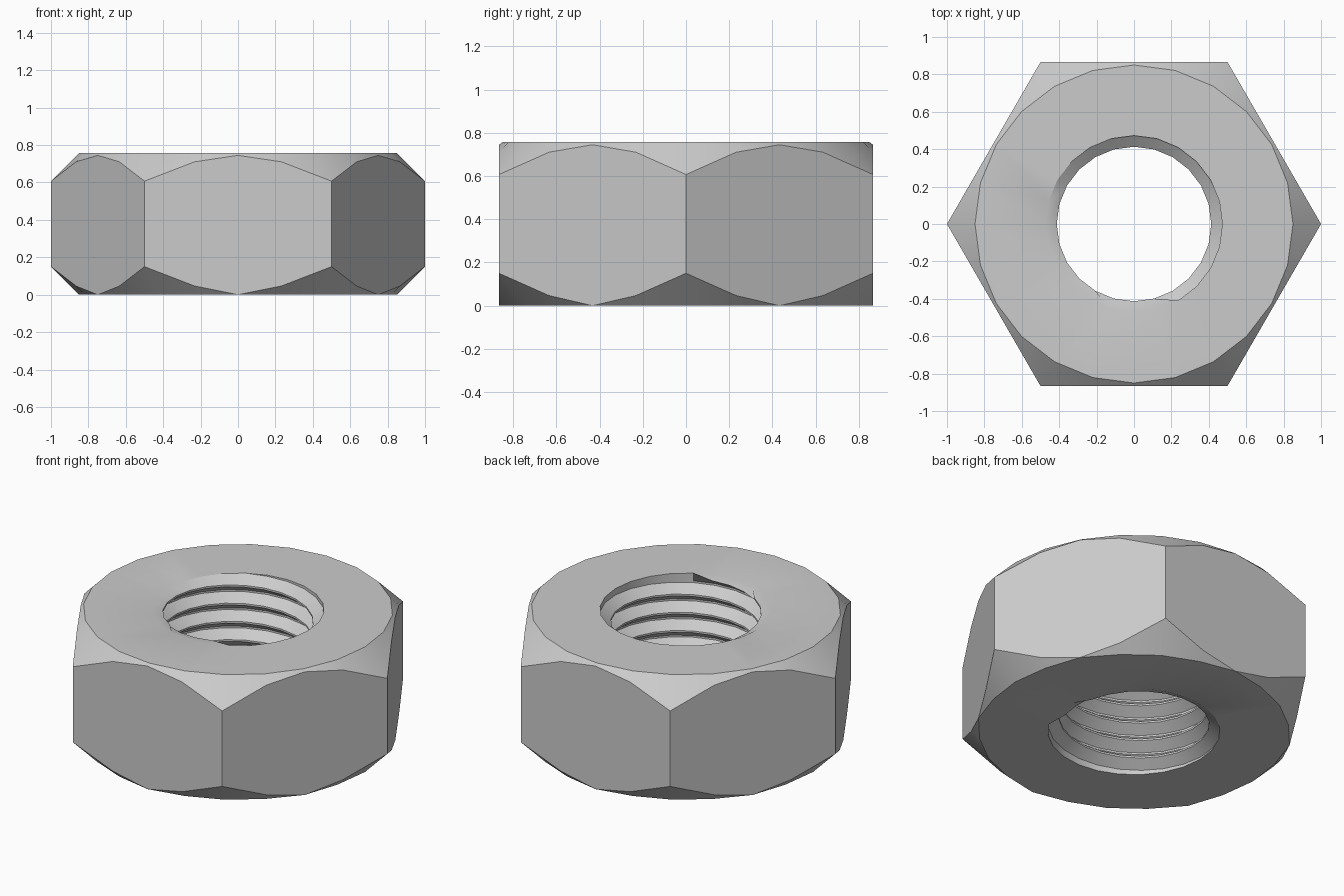
import bpy, bmesh
from math import pi, cos, sin, radians, floor

if "Cube" in bpy.data.objects:
    bpy.data.objects.remove(bpy.data.objects["Cube"])

N = 24                       # segments round the nut
H = 0.757                    # height
FLAT = 3 ** 0.5 / 2          # centre to flat
CHAMFER_R = 0.85             # radius where the corner chamfer starts
MINOR, MAJOR, PITCH = 0.413, 0.4725, 0.1102
# one thread turn: (fraction of pitch, radius) - crest, flank, root, flank
THREAD = [(-0.05, MINOR), (0.05, MINOR), (0.45, MAJOR), (0.55, MAJOR)]
TURN = len(THREAD)
PHASE = H - PITCH * radians(290) / (2 * pi)

bm = bmesh.new()
cache = {}


def vert(col, r, z):
    """Shared vertex at an angular column, radius and height."""
    key = (col % N, round(r, 4), round(z, 4))
    if key not in cache:
        a = 2 * pi * col / N
        cache[key] = bm.verts.new((r * cos(a), r * sin(a), z))
    return cache[key]


def face(*corners):
    """Face from corners, skipping collapsed ones."""
    vs = []
    for v in corners:
        if v not in vs:
            vs.append(v)
    if len(vs) > 2 and not bm.faces.get(vs):
        bm.faces.new(vs)


def outer_profile(col):
    """Bottom rim, lower chamfer, upper chamfer and top rim of one column."""
    a = 2 * pi * (col % N) / N
    r = FLAT / cos((a % (pi / 3)) - pi / 6)
    mid = r < FLAT + 0.001
    low = (r, 0.0) if mid else (CHAMFER_R, 0.0)
    return [(MAJOR, 0.0), low, (r, 0.0 if mid else r - CHAMFER_R),
            (r, H - (0.012 if mid else r - CHAMFER_R)), (CHAMFER_R, H), (MAJOR, H)]


def thread_point(col, row):
    """Point on the helical thread, run out to the rim at both ends."""
    frac, r = THREAD[row % TURN]
    z = PHASE + PITCH * (row // TURN + frac + col / N)
    if z < 0.006:
        return MAJOR, 0.0
    if z > H - 0.006:
        return MAJOR, H
    return r, z


for c in range(N):
    # hexagonal body with chamfered corners and end faces
    a, b = outer_profile(c), outer_profile(c + 1)
    for i in range(len(a) - 1):
        face(vert(c, *a[i]), vert(c + 1, *b[i]), vert(c + 1, *b[i + 1]), vert(c, *a[i + 1]))
    # internal screw thread
    for row in range(-10 * TURN, 4 * TURN):
        face(vert(c, *thread_point(c, row)), vert(c, *thread_point(c, row + 1)),
             vert(c + 1, *thread_point(c + 1, row + 1)), vert(c + 1, *thread_point(c + 1, row)))

bmesh.ops.recalc_face_normals(bm, faces=bm.faces[:])
mesh = bpy.data.meshes.new("hex_nut")
bm.to_mesh(mesh)
bm.free()
nut = bpy.data.objects.new("hex_nut", mesh)
bpy.context.collection.objects.link(nut)
bpy.context.view_layer.objects.active = nut
nut.select_set(True)
bpy.ops.object.shade_smooth_by_angle(angle=radians(30))
